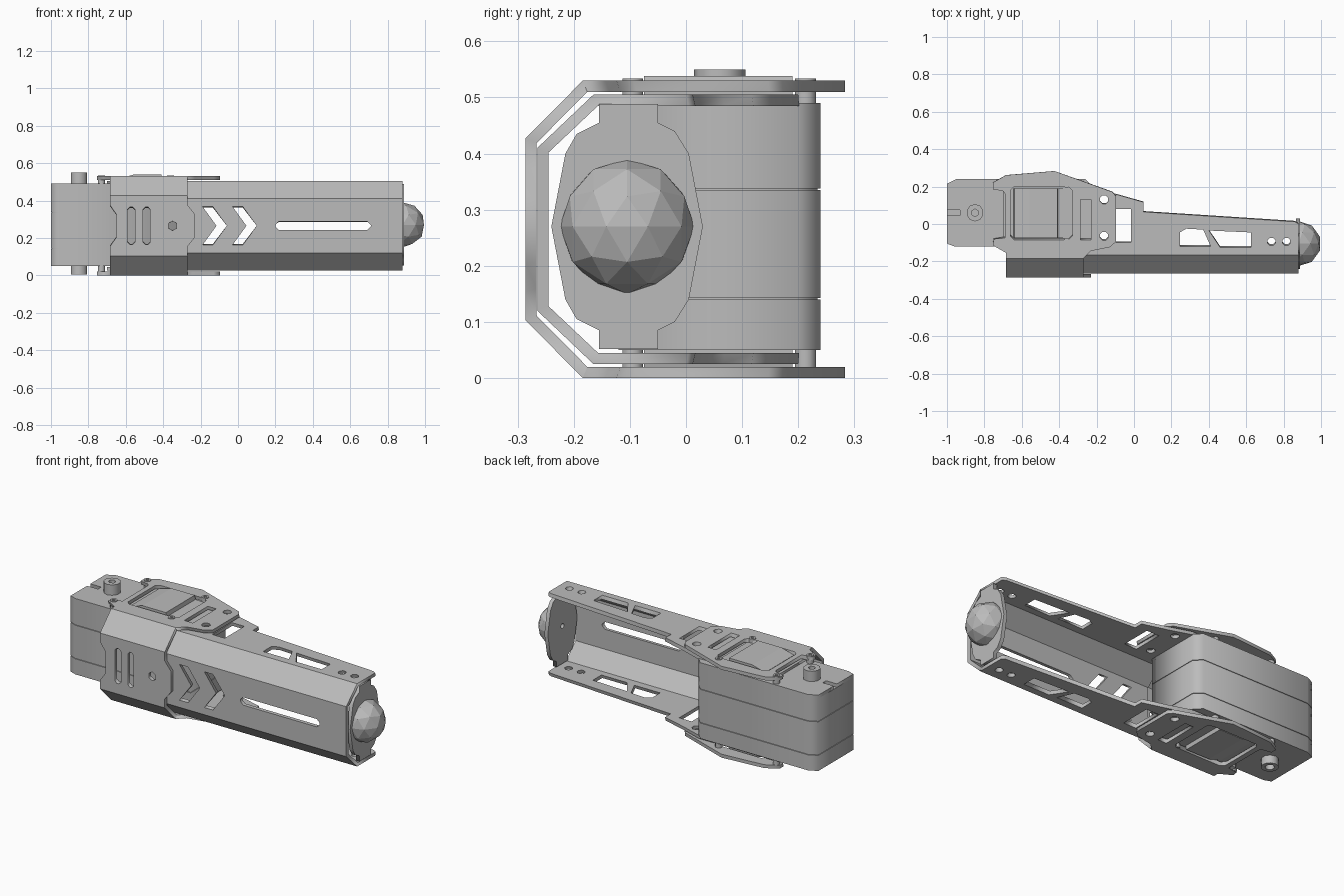
import bpy, bmesh, math
from mathutils import Vector, Matrix

cube = bpy.data.objects.get("Cube")
if cube:
    bpy.data.objects.remove(cube, do_unlink=True)

grey = bpy.data.materials.new("plain grey")
grey.use_nodes = True
grey.diffuse_color = (0.5, 0.5, 0.5, 1)
grey.node_tree.nodes["Principled BSDF"].inputs["Base Color"].default_value = (0.5, 0.5, 0.5, 1)

ZC = 0.265  # mid height, everything mirrors about it


def finish(name, bm):
    bmesh.ops.recalc_face_normals(bm, faces=bm.faces)
    me = bpy.data.meshes.new(name)
    bm.to_mesh(me)
    bm.free()
    me.materials.append(grey)
    ob = bpy.data.objects.new(name, me)
    bpy.context.collection.objects.link(ob)
    return ob


def sheet(loops, half):
    """Flat sheet with holes (first loop is the outline) as a bmesh, z = +-half."""
    cu = bpy.data.curves.new("sheet", 'CURVE')
    cu.dimensions, cu.fill_mode, cu.extrude = '2D', 'BOTH', half
    for loop in loops:
        sp = cu.splines.new('POLY')
        sp.points.add(len(loop) - 1)
        for p, (u, v) in zip(sp.points, loop):
            p.co = (u, v, 0, 1)
        sp.use_cyclic_u = True
    ob = bpy.data.objects.new("sheet", cu)
    me = bpy.data.meshes.new_from_object(ob)
    bm = bmesh.new()
    bm.from_mesh(me)
    bpy.data.objects.remove(ob)
    bpy.data.curves.remove(cu)
    bpy.data.meshes.remove(me)
    bmesh.ops.remove_doubles(bm, verts=bm.verts, dist=1e-5)
    return bm


def circle(u, v, r, n=8):
    return [(u + r * math.cos(2 * math.pi * (i + .5) / n),
             v + r * math.sin(2 * math.pi * (i + .5) / n)) for i in range(n)]


def rect(u0, u1, v0, v1, c=0.0):
    if not c:
        return [(u0, v0), (u1, v0), (u1, v1), (u0, v1)]
    return [(u0 + c, v0), (u1 - c, v0), (u1, v0 + c), (u1, v1 - c),
            (u1 - c, v1), (u0 + c, v1), (u0, v1 - c), (u0, v0 + c)]


def flat(name, loops, z0, z1):
    bm = sheet(loops, (z1 - z0) / 2)
    bmesh.ops.translate(bm, verts=bm.verts, vec=(0, 0, (z0 + z1) / 2))
    return finish(name, bm)


def mirrored(half):
    return half + [(x, -s) for x, s in reversed(half) if s > 0]


def folded(name, half_outline, front_holes, top_holes, bends, outer, inner):
    """Cut a flat pattern (x, s), then fold it along the bends into a channel."""
    holes = [[(x, y + T) for x, y in h] for T in [bends[1] - outer[2][0]] for h in top_holes]
    holes += [[(x, -s) for x, s in h] for h in holes]
    bm = sheet([mirrored(half_outline)] + front_holes + holes, 0.01)
    for s in bends:
        for q in (s, -s):
            bmesh.ops.bisect_plane(bm, geom=bm.verts[:] + bm.edges[:] + bm.faces[:],
                                   plane_co=(0, q, 0), plane_no=(0, 1, 0))
    knots = [0, bends[0], bends[1], bends[1] + outer[3][0] - outer[2][0]]
    for v in bm.verts:
        pts = outer if v.co.z > 0 else inner
        s = abs(v.co.y)
        i = 0 if s <= knots[1] else 1 if s <= knots[2] else 2
        t = (s - knots[i]) / (knots[i + 1] - knots[i])
        y, z = Vector(pts[i]).lerp(Vector(pts[i + 1]), t)
        v.co = (v.co.x, y, ZC + math.copysign(z, v.co.y))
    return finish(name, bm)


# Long cover: front panel, two slanted sides, top and bottom plates
C = 0.445
cover = [(.88, 0), (.88, C - .165), (.88, C), (.86, C + .012), (.05, C + .065), (.05, C + .117),
         (-.1, C + .16), (-.22, C + .2), (-.7, C + .2), (-.7, C - .12), (-.3, C - .12), (-.3, 0)]
chevron = [(-.19, .1), (-.135, .1), (-.06, 0), (-.135, -.1), (-.19, -.1), (-.115, 0)]
front_holes = [chevron, [(x + .16, s) for x, s in chevron], rect(.2, .71, -.022, .022, .018)]
top_holes = [rect(-.095, -.015, -.1, .08), circle(.735, -.095, .022), circle(.815, -.095, .022),
             circle(-.16, .13, .024), circle(-.16, -.065, .024),
             [(.245, -.12), (.41, -.12), (.37, -.03), (.28, -.025), (.245, -.045)],
             [(.46, -.125), (.625, -.125), (.625, -.045), (.4, -.035)]]
folded("long_cover", cover, front_holes, top_holes, (.14, .28),
       [(-.265, 0), (-.265, .145), (-.165, .24), (.3, .24)],
       [(-.245, 0), (-.245, .137), (-.157, .22), (.3, .22)])

# Outer guard: wraps the front of the body and carries the two side plates
G = 0.48
guard = [(-.23, 0), (-.23, .06), (-.27, .11), (-.27, G - .18), (-.23, G - .14), (-.13, G - .12),
         (-.095, G - .09), (-.095, G + .15), (-.115, G + .175), (-.425, G + .287),
         (-.685, G + .265), (-.72, G + .245), (-.755, G + .225), (-.755, G + .19),
         (-.7, G + .18), (-.69, G + .165), (-.69, G - .07), (-.75, G - .08),
         (-.755, G - .11), (-.72, G - .13), (-.685, G - .15), (-.685, .11), (-.65, .06), (-.65, 0)]
folded("outer_guard", guard,
       [rect(-.59, -.552, -.1, .1, .012), rect(-.507, -.47, -.1, .1, .012), circle(-.35, 0, .025, 6)],
       [rect(-.66, -.33, -.085, .2, .02), rect(-.285, -.23, -.085, .13),
        circle(-.16, .13, .024), circle(-.16, -.065, .024)], (.16, .3),
       [(-.286, 0), (-.286, .162), (-.184, .265), (.3, .265)],
       [(-.266, 0), (-.266, .154), (-.176, .245), (.3, .245)])

# Motor body in three slabs with fine seams, and a notched lid at the tail
outline = [(-1, -.105), (-.96, -.12), (-.22, -.12), (-.22, .2), (-.26, .24), (-.95, .24), (-1, .215)]
notched = outline + [(-1, .075), (-.93, .075), (-.93, .045), (-1, .045)]
core = [(x * .985 - .009, .06 + (y - .06) * .97) for x, y in outline]
flat("body_core", [core], .06, .47)
flat("body_lower", [outline], .05, .14)
flat("body_middle", [outline], .143, .335)
flat("body_upper", [outline], .338, .47)
flat("body_lid", [notched], .47, .49)

# Raised lids in the plate windows, top and bottom
for name, sign, k in (("top_lid", 1, 1.0), ("bottom_lid", -1, .955)):
    bm = bmesh.new()
    prof = [(-.65, .22), (-.64, .25), (-.56, .273), (-.41, .273), (-.405, .25), (-.34, .245), (-.34, .22)]
    face = bm.faces.new([bm.verts.new((x, -.075, ZC + sign * z * k)) for x, z in prof])
    ext = bmesh.ops.extrude_face_region(bm, geom=[face])
    bmesh.ops.translate(bm, verts=[v for v in ext["geom"] if isinstance(v, bmesh.types.BMVert)],
                        vec=(0, .265, 0))
    finish(name, bm)

# Tail pivots and plate screws
flat("top_pivot", [circle(-.85, .06, .046, 10), circle(-.85, .06, .02, 6)], .485, .55)
flat("bottom_pivot", [circle(-.85, .06, .046, 10), circle(-.85, .06, .026, 6)], .005, .055)
for x in (-.73, -.36):
    for y in (-.095, .213):
        flat("top_screw", [circle(x, y, .02), circle(x, y, .009, 6)], .49, .534)
        flat("bottom_screw", [circle(x, y, .02), circle(x, y, .009, 6)], .001, .05)

# End cap with mounting tabs, standing across the open end
cap = [(.03, 0), (.005, .13), (-.02, .17), (-.05, .185), (-.05, .218),
       (-.155, .218), (-.155, .185), (-.195, .165), (-.215, .13), (-.24, 0)]
bm = sheet([mirrored(cap), circle(-.105, 0, .015)], .011)
bmesh.ops.transform(bm, verts=bm.verts, matrix=Matrix(
    ((0, 0, 1, .877), (1, 0, 0, 0), (0, 1, 0, ZC + .005), (0, 0, 0, 1))))
finish("end_cap", bm)

# Faceted dome on the end cap
bm = bmesh.new()
bmesh.ops.create_icosphere(bm, subdivisions=2, radius=.12)
bmesh.ops.bisect_plane(bm, geom=bm.verts[:] + bm.edges[:] + bm.faces[:],
                       plane_co=(0, 0, 0), plane_no=(1, 0, 0), clear_inner=True)
bmesh.ops.translate(bm, verts=bm.verts, vec=(.88, -.105, .27))
dome = finish("end_dome", bm)
bpy.context.view_layer.objects.active = dome
dome.select_set(True)
bpy.ops.object.shade_smooth_by_angle(angle=math.radians(18))
